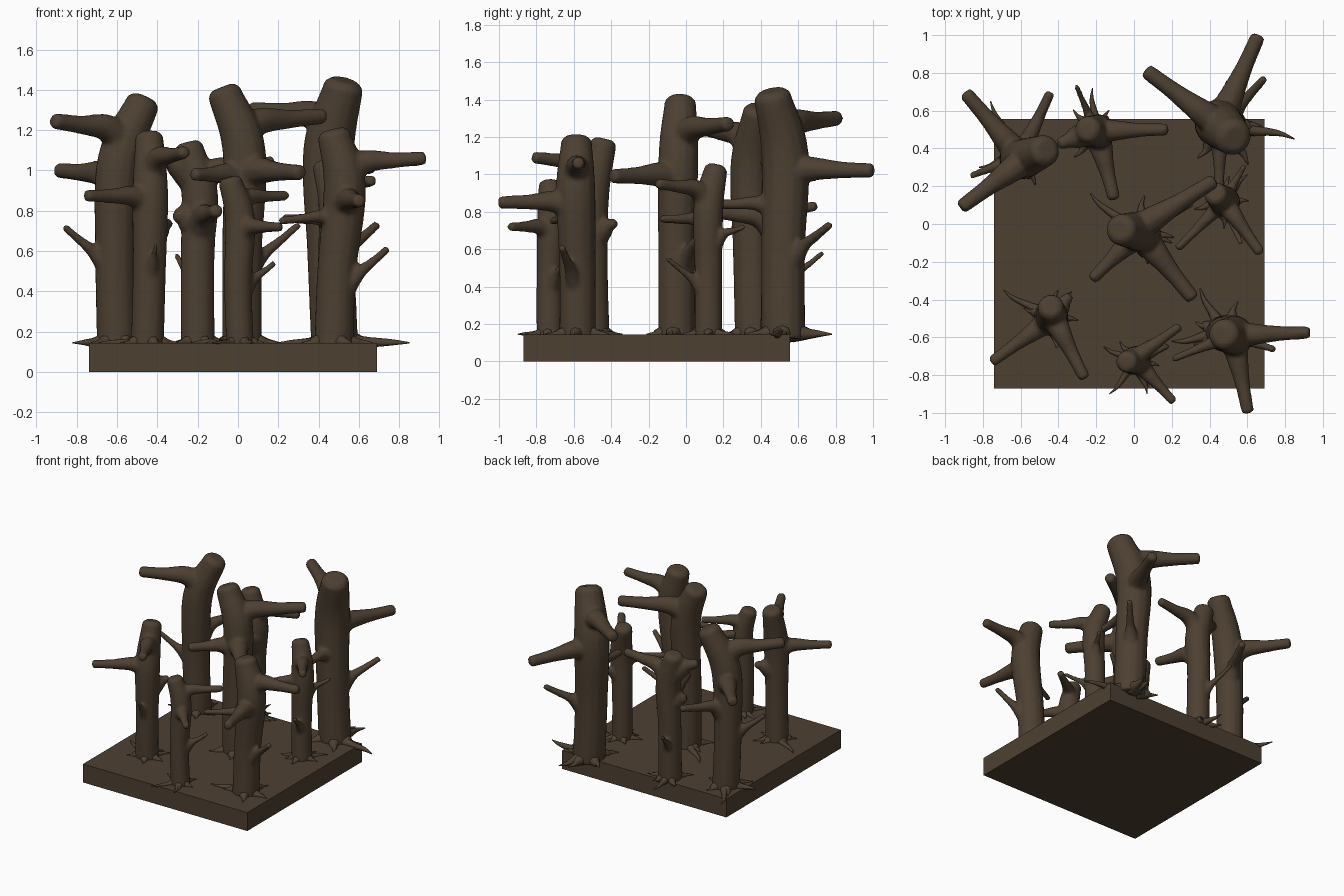
import bpy, math, random
from mathutils import Vector

if "Cube" in bpy.data.objects:
    bpy.data.objects.remove(bpy.data.objects["Cube"])

random.seed(4)
GROUND = 0.145

bark = bpy.data.materials.new("dark brown bark")
bark.diffuse_color = (0.074, 0.051, 0.031, 1)
bark.use_nodes = True
bark.node_tree.nodes["Principled BSDF"].inputs["Base Color"].default_value = bark.diffuse_color


def make_object(name, verts, faces, smooth):
    me = bpy.data.meshes.new(name)
    me.from_pydata(verts, [], faces)
    me.materials.append(bark)
    for p in me.polygons:
        p.use_smooth = smooth
    ob = bpy.data.objects.new(name, me)
    bpy.context.collection.objects.link(ob)
    return ob


def spline(keys, steps):
    """Catmull-Rom through (x, y, z, radius) keys."""
    pts = [Vector(k) for k in keys]
    pts = [2 * pts[0] - pts[1]] + pts + [2 * pts[-1] - pts[-2]]
    out = []
    for i in range(1, len(pts) - 2):
        a, b, c, d = pts[i - 1:i + 3]
        for s in range(steps):
            t = s / steps
            out.append(0.5 * (2 * b + (c - a) * t + (2 * a - 5 * b + 4 * c - d) * t * t
                              + (3 * b - a - 3 * c + d) * t ** 3))
    out.append(pts[-2])
    return out


def tube(verts, faces, keys, sides=12, steps=5, blunt=True):
    """Closed tapered tube along keys, with a chamfered end when blunt."""
    path = spline(keys, steps)
    if blunt:
        last = path[-1]
        direction = (last - path[-2]).to_3d().normalized()
        tip = last.to_3d() + direction * last.w * 0.3
        path.append(Vector((*tip, last.w * 0.68)))
    p3 = [p.to_3d() for p in path]
    tangent = (p3[1] - p3[0]).normalized()
    u = tangent.orthogonal().normalized()
    start = len(verts)
    for i, p in enumerate(path):
        new = (p3[min(i + 1, len(p3) - 1)] - p3[max(i - 1, 0)]).normalized()
        u = tangent.rotation_difference(new) @ u
        tangent = new
        v = tangent.cross(u)
        for k in range(sides):
            a = math.tau * k / sides
            verts.append(p3[i] + (u * math.cos(a) + v * math.sin(a)) * max(p.w, 0.002))
    for i in range(len(path) - 1):
        for k in range(sides):
            a, b = start + i * sides + k, start + i * sides + (k + 1) % sides
            faces.append((a, b, b + sides, a + sides))
    faces.append(tuple(start + k for k in reversed(range(sides))))
    end = start + (len(path) - 1) * sides
    faces.append(tuple(end + k for k in range(sides)))


def tree(name, r, trunk, branches, roots):
    verts, faces = [], []
    # trunk, slightly narrower crown
    n = len(trunk)
    scale = [1.0] * (n - 2) + [1.08, 0.84]
    keys = [(x, y, z, r * s) for (x, y, z), s in zip(trunk, scale)]
    tube(verts, faces, keys, 14, 7)
    # branches: start on the trunk axis, flared root, cut-off tip
    for x, y, z, br, rise in branches:
        z0 = z - rise
        for (ax, ay, az), (bx, by, bz) in zip(trunk, trunk[1:]):
            if az <= z0 <= bz:
                t = (z0 - az) / (bz - az)
                px, py = ax + (bx - ax) * t, ay + (by - ay) * t
        d = math.hypot(x - px, y - py)
        x, y = x + (x - px) / d * 0.012, y + (y - py) / d * 0.012
        f = min(r * 1.1 / d, 0.6)
        g = (1 + f) / 2
        flat = 0.62 if rise < 0.14 else f
        thick = br > 0.022
        br *= 1.08
        tube(verts, faces, [
            (px, py, z0 - 0.05, r * 0.85 if thick else min(r * 0.75, br * 2.6)),
            (px + (x - px) * f, py + (y - py) * f, z0 + rise * flat, br * 1.5),
            (px + (x - px) * g, py + (y - py) * g, z0 + rise * (1 + flat) / 2, br),
            (x, y, z, br * 0.85)], 10, 4)
    ob = make_object(name + "_trunk_and_branches", verts, faces, True)
    # blend the forks into one skin
    m = ob.modifiers.new("blend", 'REMESH')
    m.mode = 'VOXEL'
    m.voxel_size = 0.0115
    m.use_smooth_shade = True
    s = ob.modifiers.new("soften", 'SMOOTH')
    s.factor = 0.5
    s.iterations = 6

    # surface roots fanning out over the ground
    verts, faces = [], []
    bx, by, _ = trunk[0]
    auto = [(a * math.tau / 5 + random.uniform(-.3, .3), r * random.uniform(1.6, 2.1))
            for a in range(5)]
    named = [(math.atan2(y - by, x - bx), math.hypot(x - bx, y - by)) for x, y in roots]
    for a, length in auto + named:
        c, sn = math.cos(a), math.sin(a)
        c2, s2 = math.cos(a + .05), math.sin(a + .05)
        tube(verts, faces, [
            (bx + c * r * .5, by + sn * r * .5, GROUND + .012, r * .5),
            (bx + c * r * 1.1, by + sn * r * 1.1, GROUND + .002, r * .28),
            (bx + c2 * length * .75, by + s2 * length * .75, GROUND + .002, r * .14),
            (bx + c * length, by + sn * length, GROUND, r * .03)], 7, 3, False)
    make_object(name + "_roots", verts, faces, True)


# ground slab
x0, x1, y0, y1 = -0.74, 0.69, -0.87, 0.555
corners = [(x0, y0), (x1, y0), (x1, y1), (x0, y1)]
make_object("ground_slab", [(x, y, z) for z in (0, GROUND) for x, y in corners],
            [(3, 2, 1, 0), (4, 5, 6, 7)] +
            [(i, (i + 1) % 4, (i + 1) % 4 + 4, i + 4) for i in range(4)], False)

B = 0.12  # trunk foot, sunk into the slab
# trees: name, radius, trunk points, branches (tip x, y, z, radius, rise), long roots
tree("back_left_tree", 0.1,
     [(-.6, .36, B), (-.61, .35, .6), (-.59, .345, 1.05), (-.47, .39, 1.34)],
     [(-.9, .1, 1.245, .044, .1), (-.88, .68, 1.0, .042, .05), (-.85, .26, .72, .021, .22),
      (-.45, .68, .83, .03, .12)],
     [(-.82, .3), (-.76, .65)])
tree("back_centre_tree", 0.085,
     [(-.2, .48, B), (-.2, .49, .6), (-.19, .49, .88), (-.245, .5, 1.12)],
     [(.16, .5, 1.04, .036, .09), (-.11, .15, .8, .038, .08), (-.38, .43, 1.07, .038, .09),
      (-.295, .45, .78, .04, .02), (-.3, .72, .58, .017, .2)],
     [(-.22, .72), (-.03, .52)])
tree("centre_tree", 0.1,
     [(.02, -.05, B), (.02, -.05, .6), (.03, -.04, 1.1), (-.07, -.03, 1.39)],
     [(.41, .22, 1.27, .044, .08), (.3, -.38, .99, .044, -.02), (-.21, -.28, .98, .036, .0),
      (.29, .1, .73, .021, .24)],
     [(-.23, .16), (.2, -.1)])
tree("back_right_tree", 0.118,
     [(.48, .52, B), (.46, .52, .6), (.45, .53, 1.1), (.525, .46, 1.42)],
     [(.08, .8, 1.3, .046, .07), (.65, .98, 1.02, .044, -.02), (.45, .16, .84, .028, -.01),
      (.68, .76, .73, .025, .2)],
     [(.85, .45), (.56, .78)])
tree("right_tree", 0.075,
     [(.47, .12, B), (.47, .12, .5), (.48, .12, .82), (.43, .16, 1.03)],
     [(.24, -.12, .76, .025, .0), (.66, -.14, .95, .032, .08), (.56, -.09, .55, .017, .18),
      (.58, .3, .72, .018, .12)],
     [(.32, .08), (.6, .26)])
tree("front_left_tree", 0.083,
     [(-.45, -.49, B), (-.44, -.5, .5), (-.435, -.5, .88), (-.44, -.44, 1.17)],
     [(-.74, -.72, .875, .034, .01), (-.27, -.8, 1.09, .036, .08),
      (-.35, -.39, .74, .03, .06), (-.41, -.64, .63, .015, .2)],
     [(-.69, -.35), (-.33, -.36)])
tree("front_right_tree", 0.098,
     [(.475, -.58, B), (.49, -.58, .5), (.53, -.59, .92), (.475, -.585, 1.18)],
     [(.91, -.575, 1.06, .038, .05), (.6, -.98, .85, .038, -.01), (.22, -.71, .75, .022, -.06),
      (.73, -.66, .61, .022, .22)],
     [(.35, -.34), (.2, -.62)])
tree("front_centre_tree", 0.07,
     [(.01, -.73, B), (0, -.73, .45), (.01, -.72, .76), (-.04, -.73, .95)],
     [(.23, -.55, .875, .028, .02), (.2, -.93, .72, .028, .0), (.17, -.65, .54, .018, .14)],
     [(-.13, -.9), (.07, -.9), (-.16, -.65)])
